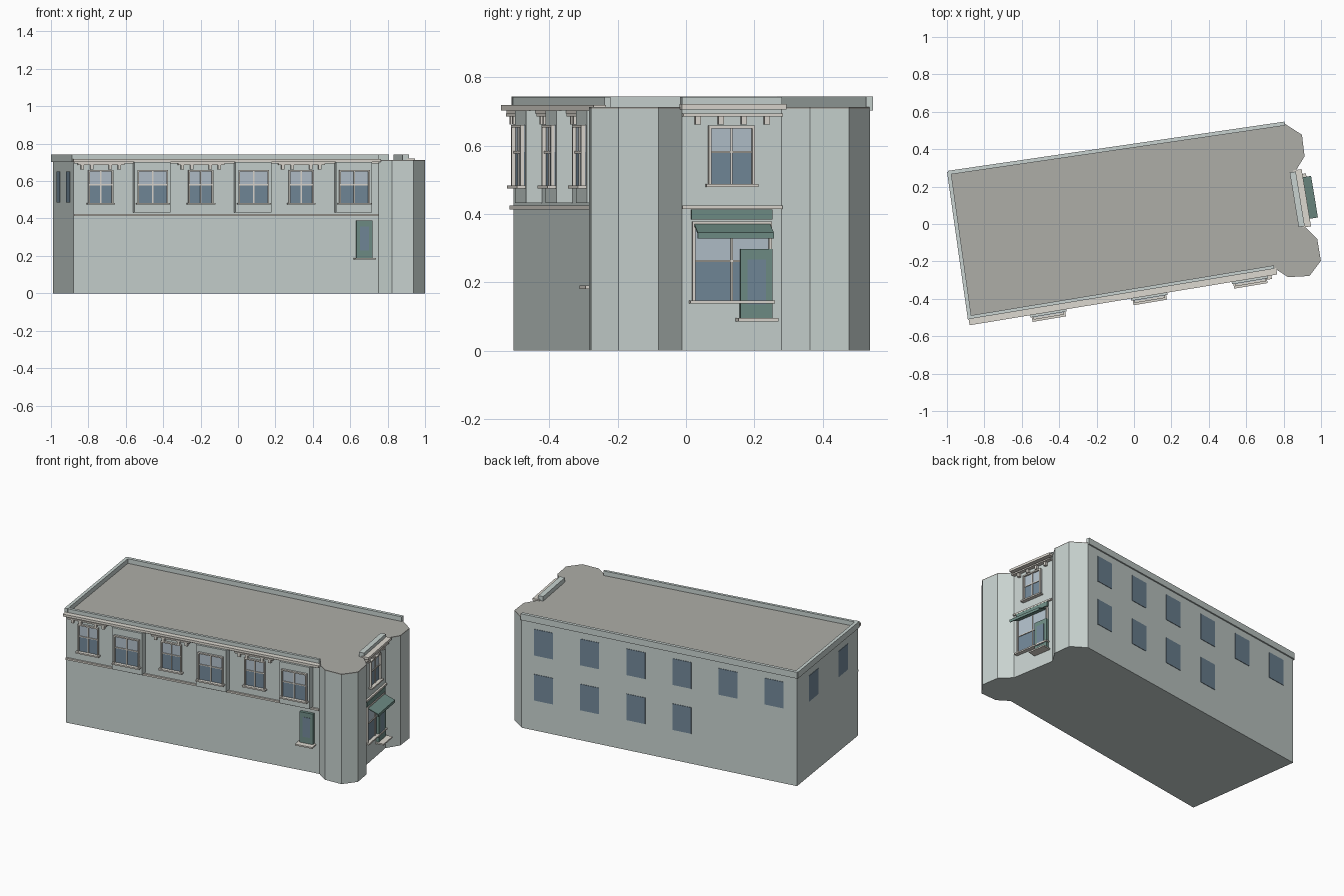
import bpy, bmesh
from mathutils import Vector

if "Cube" in bpy.data.objects:
    bpy.data.objects.remove(bpy.data.objects["Cube"])

COLORS = {
    "wall": (0.58, 0.65, 0.63, 1), "roof": (0.42, 0.42, 0.39, 1),
    "trim": (0.72, 0.69, 0.63, 1), "green": (0.16, 0.27, 0.24, 1),
    "glass": (0.17, 0.25, 0.32, 1), "pane": (0.45, 0.53, 0.60, 1),
}
MATS = {}
for key, col in COLORS.items():
    MATS[key] = bpy.data.materials.new(key)
    MATS[key].diffuse_color = col

parts = {}  # object name -> (bmesh, material)


def extrude(name, mat, ring_a, ring_b):
    """Solid between two matching rings of points, added to a named part."""
    bm = parts.setdefault(name, (bmesh.new(), mat))[0]
    a = [bm.verts.new(p) for p in ring_a]
    b = [bm.verts.new(p) for p in ring_b]
    bm.faces.new(a)
    bm.faces.new(b[::-1])
    for i in range(len(a)):
        j = (i + 1) % len(a)
        bm.faces.new((a[j], a[i], b[i], b[j]))


class Wall:
    """Local frame of a facade: u along the wall, n outward, z up."""
    def __init__(self, p0, p1):
        self.p0 = Vector((*p0, 0))
        d = Vector((*p1, 0)) - self.p0
        self.length = d.length
        self.u = d.normalized()
        self.n = Vector((self.u.y, -self.u.x, 0))

    def at_x(self, x):
        return (x - self.p0.x) / self.u.x

    def at_y(self, y):
        return (y - self.p0.y) / self.u.y

    def pt(self, u, n, z):
        return self.p0 + self.u * u + self.n * n + Vector((0, 0, z))

    def prism(self, name, mat, profile, u0, u1):
        extrude(name, mat, [self.pt(u0, n, z) for n, z in profile],
                [self.pt(u1, n, z) for n, z in profile])

    def box(self, name, mat, u0, u1, n0, n1, z0, z1):
        self.prism(name, mat, [(n0, z0), (n1, z0), (n1, z1), (n0, z1)], u0, u1)

    def window(self, name, c, w, z0, z1, n=0.0, split=0.55):
        """Sash window: two panes, frame, muntins and sill."""
        h, f, zm = w / 2, 0.008, z0 + (z1 - z0) * split
        self.box(name + "_lower_glass", "glass", c - h, c + h, n - .005, n + .003, z0, zm)
        self.box(name + "_upper_glass", "pane", c - h, c + h, n - .005, n + .003, zm, z1)
        fr = name + "_frame"
        for a, b in ((c - h, c - h + f), (c + h - f, c + h)):
            self.box(fr, "trim", a, b, n, n + .014, z0, z1)
        self.box(fr, "trim", c - .003, c + .003, n, n + .008, z0, z1 - f)
        self.box(fr, "trim", c - h + f, c + h - f, n, n + .014, z1 - f, z1)
        self.box(fr, "trim", c - h + f, c + h - f, n, n + .008, zm - .003, zm + .003)
        self.box(name + "_sill", "trim", c - h - .008, c + h + .008, n, n + .025, z0 - .009, z0)

    def hood(self, name, c, half, offsets):
        """Moulding with hanging brackets over a window."""
        self.box(name + "_hood", "trim", c - half, c + half, 0, .025, .685, .694)
        for o in offsets:
            self.box(name + "_brackets", "trim", c + o - .008, c + o + .008, 0, .018, .662, .685)

    def panel(self, name, u0, u1, z0, z1):
        """Dark green framed panel standing on a projecting sill."""
        self.box(name, "green", u0, u1, 0, .018, z0, z1)
        self.box(name + "_inset", "glass", u0 + .02, u1 - .02, 0, .02, z0 + .04, z1 - .03)
        self.box(name + "_sill", "trim", u0 - .012, u1 + .012, 0, .055, z0 - .009, z0)


# footprint, counter-clockwise from the front left corner
FL, FR = (-.88, -.505), (.75, -.236)
RA, RB = (.91, -.012), (.862, .28)
BR, BL = (.803, .538), (-.99, .276)
outline = [FL, FR, (.823, -.284), (.938, -.278), (.999, -.197), (.98, -.08),
           RA, RB, (.912, .362), (.898, .477), BR, BL]


def slab(name, mat, z0, z1):
    extrude(name, mat, [(x, y, z0) for x, y in outline], [(x, y, z1) for x, y in outline])


slab("building_body", "wall", 0, .707)
slab("roof", "roof", .707, .713)

front, recess = Wall(FL, FR), Wall(RA, RB)
back, left = Wall(BR, BL), Wall(BL, FL)

# parapets
front.box("parapet", "wall", 0, front.length, -.015, .003, .705, .742)
recess.box("parapet", "wall", 0, recess.length, -.03, .003, .705, .742)
for w in (back, left):
    w.box("parapet", "wall", -.002, w.length + .004, -.012, .009, .702, .743)

# front facade: cornice and string course
front.box("front_cornice", "trim", -.005, front.length + .01, 0, .036, .703, .718)
front.box("front_cornice", "trim", 0, front.length, 0, .02, .694, .703)
front.box("string_course", "trim", 0, front.length, 0, .012, .413, .424)

# front facade: plain windows alternate with shallow bays
for x in (-.735, -.2, .337):
    c = front.at_x(x)
    front.window("front_window", c, .135, .483, .66)
    front.hood("front_window", c, .125, (-.1, -.05, .05, .1))
for x in (-.465, .075, .613):
    c = front.at_x(x)
    front.box("front_bays", "wall", c - .098, c + .098, -.01, .048, .432, .702)
    front.window("bay_window", c, .165, .483, .66, n=.048)
front.panel("front_panel", front.at_x(.63), front.at_x(.717), .19, .388)

# recessed end facade between the two rounded corners
Y = recess.at_y
recess.box("end_cornice", "trim", -.006, recess.length + .008, -.01, .036, .706, .721)
recess.box("string_course", "trim", 0, recess.length, 0, .012, .415, .425)
recess.hood("end_window", Y(.134), .148, (-.102, -.034, .034, .102))
recess.window("end_window", Y(.132), .137, .488, .658)
recess.window("shop_window", Y(.133), .235, .147, .378, split=.5)
recess.box("shop_header", "green", Y(.014), Y(.25), 0, .014, .383, .413)
recess.prism("awning", "green", [(0, .376), (.08, .345), (.08, .328), (.076, .328),
                                 (.076, .341), (0, .37)], Y(.022), Y(.244))
recess.panel("end_panel", Y(.157), Y(.25), .095, .297)

# plain windows on the back and left walls
for i in range(6):
    c = (.08 + .1675 * i) * back.length
    rows = ((.487, .658), (.195, .365)) if i < 4 else ((.487, .658),)
    for z0, z1 in rows:
        back.box("back_windows", "glass", c - .062, c + .062, -.005, .003, z0, z1)
for t in (.27, .755):
    c = t * left.length
    left.box("left_windows", "glass", c - .06, c + .06, -.005, .003, .485, .652)

# turn every part into an object
for name, (bm, mat) in parts.items():
    bmesh.ops.recalc_face_normals(bm, faces=bm.faces)
    me = bpy.data.meshes.new(name)
    bm.to_mesh(me)
    bm.free()
    me.materials.append(MATS[mat])
    bpy.context.collection.objects.link(bpy.data.objects.new(name, me))

for m in bpy.data.materials:
    if m.users and not m.is_grease_pencil:
        m.use_nodes = True
        m.node_tree.nodes["Principled BSDF"].inputs["Base Color"].default_value = m.diffuse_color
